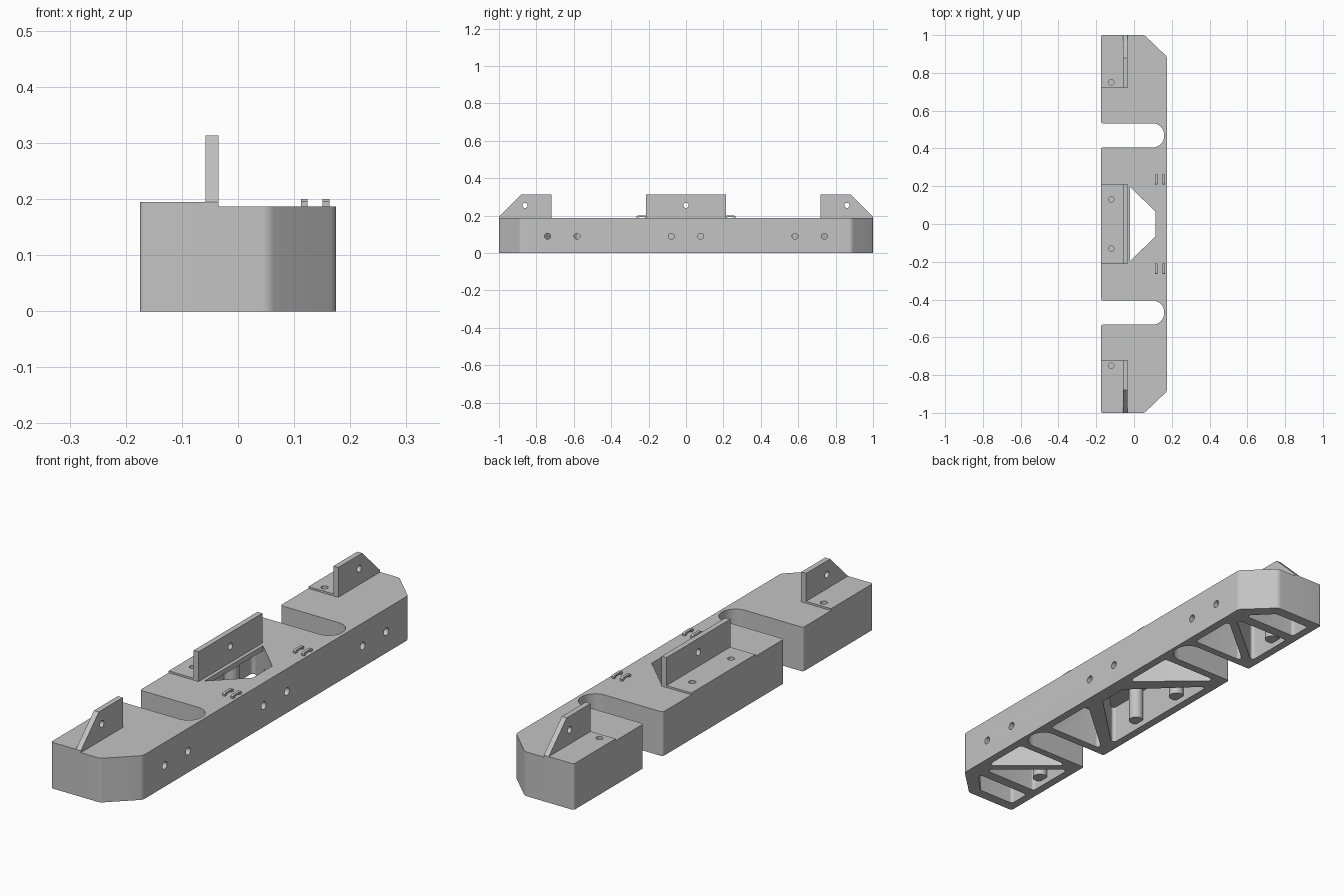
import bpy, bmesh
from math import pi, sin, tan
from mathutils import Vector, Matrix

cube = bpy.data.objects.get("Cube")
if cube:
    bpy.data.objects.remove(cube, do_unlink=True)

grey = bpy.data.materials.new("plain grey")
grey.use_nodes = True
COLOUR = (0.55, 0.55, 0.55, 1)
grey.diffuse_color = COLOUR
grey.node_tree.nodes["Principled BSDF"].inputs["Base Color"].default_value = COLOUR

TOP, PAD_TOP, TAB_TOP, ROOF = 0.187, 0.195, 0.313, 0.165
LEFT_X, TAB_X0, TAB_X1 = -0.175, -0.058, -0.035


def fillet(points, steps=8):
    """Round each (x, y, radius) corner of an outline."""
    out = []
    for i, (x, y, r) in enumerate(points):
        p = Vector((x, y))
        if r == 0:
            out.append(p)
            continue
        a = (Vector(points[i - 1][:2]) - p).normalized()
        b = (Vector(points[(i + 1) % len(points)][:2]) - p).normalized()
        half = a.angle(b) / 2
        centre = p + (a + b).normalized() * (r / sin(half))
        u = p + a * (r / tan(half)) - centre
        v = p + b * (r / tan(half)) - centre
        turn = u.to_3d().rotation_difference(v.to_3d())
        for k in range(steps + 1):
            part = Matrix.Rotation(turn.angle * k / steps, 3, turn.axis)
            out.append(centre + (part @ u.to_3d()).to_2d())
    return out


def finish(bm, name):
    bmesh.ops.recalc_face_normals(bm, faces=bm.faces)
    mesh = bpy.data.meshes.new(name)
    bm.to_mesh(mesh)
    bm.free()
    mesh.materials.append(grey)
    obj = bpy.data.objects.new(name, mesh)
    bpy.context.collection.objects.link(obj)
    return obj


def prism(name, points, low, high, along_x=False):
    """Extrude an outline along z, or a (y, z) outline along x."""
    bm = bmesh.new()
    place = (lambda p: (low, p[0], p[1])) if along_x else (lambda p: (p[0], p[1], low))
    face = bm.faces.new([bm.verts.new(place(p)) for p in points])
    res = bmesh.ops.extrude_face_region(bm, geom=[face])
    move = (high - low, 0, 0) if along_x else (0, 0, high - low)
    bmesh.ops.translate(bm, vec=move, verts=[v for v in res["geom"] if isinstance(v, bmesh.types.BMVert)])
    return finish(bm, name)


def rod(name, centre, radius, length, along_x=False):
    bm = bmesh.new()
    turn = Matrix.Rotation(pi / 2, 4, "Y") if along_x else Matrix()
    bmesh.ops.create_cone(bm, cap_ends=True, segments=24, radius1=radius, radius2=radius,
                          depth=length, matrix=Matrix.Translation(centre) @ turn)
    return finish(bm, name)


def combine(target, tool, operation="DIFFERENCE"):
    mod = target.modifiers.new("cut", "BOOLEAN")
    mod.operation, mod.solver, mod.object = operation, "EXACT", tool
    bpy.context.view_layer.objects.active = target
    bpy.ops.object.modifier_apply(modifier=mod.name)
    bpy.data.objects.remove(tool, do_unlink=True)


def mirrored(points, side):
    return [(x, y * side, r) for x, y, r in points][::side]


# Main beam with chamfered ends and two round-ended slots
half = [(LEFT_X, -0.405, 0.01), (0.16, -0.405, 0.062), (0.16, -0.533, 0.062), (LEFT_X, -0.533, 0.01),
        (LEFT_X, -1, 0.01), (0.055, -1, 0.03), (0.175, -0.885, 0.03)]
body = prism("beam_body", fillet(half + mirrored(half, -1)), 0, TOP)

# Pockets hollowed from below, leaving diagonal ribs
pockets = [
    [(0.03, -0.955), (0.125, -0.86), (-0.14, -0.86), (-0.14, -0.955)],
    [(0.13, -0.815), (-0.14, -0.59), (-0.14, -0.815)],
    [(0.14, -0.78), (0.14, -0.565), (-0.115, -0.565)],
    [(0.14, -0.37), (0.14, -0.13), (-0.135, -0.37)],
]
for pocket in pockets:
    for side in (-1, 1):
        shape = mirrored([(x, y, 0.012) for x, y in pocket], side)
        combine(body, prism("pocket_cutter", fillet(shape), -0.05, ROOF))
centre = [(0.115, -0.065, 0), (0.115, 0.065, 0), (-0.14, 0.31, 0.012), (-0.14, -0.31, 0.012)]
combine(body, prism("centre_cutter", fillet(centre), -0.05, ROOF))

# Window through the top
window = [(-0.02, -0.195), (0.115, -0.065), (0.115, 0.065), (-0.02, 0.195)]
combine(body, prism("window_cutter", window, 0.1, 0.3))

# Screw bosses inside the pockets
for y in (-0.75, -0.13, 0.13, 0.75):
    combine(body, rod("boss", (-0.12, y, 0.1), 0.03, 0.15), "UNION")

# Holes along the long side
for y in (-0.74, -0.583, -0.078, 0.078, 0.583, 0.74):
    combine(body, rod("side_hole_cutter", (0.175, y, 0.09), 0.016, 0.1, True))

# Raised pads, upright tabs and their screw holes
tab_mid = [(-0.213, TOP), (0.213, TOP), (0.213, TAB_TOP), (-0.213, TAB_TOP)]
tab_end = [(0.72, TOP), (1, TOP), (1, PAD_TOP), (0.88, TAB_TOP), (0.72, TAB_TOP)]
stations = [("front", tab_end, -1, [-0.75], -0.86), ("middle", tab_mid, 1, [-0.13, 0.13], 0),
            ("back", tab_end, 1, [0.75], 0.86)]
smooth_parts = [body]
for name, profile, side, screws, hole_y in stations:
    outline = [(y * side, z) for y, z in profile]
    ys = [y for y, z in outline]
    lo, hi = min(ys), max(ys)
    r_lo, r_hi = (0.01 if lo < -0.9 else 0), (0.01 if hi > 0.9 else 0)
    pad = prism(name + "_pad", fillet([(LEFT_X, lo, r_lo), (TAB_X1, lo, 0),
                                       (TAB_X1, hi, 0), (LEFT_X, hi, r_hi)]), TOP, PAD_TOP)
    for y in screws:
        for part in (pad, body):
            combine(part, rod("screw_cutter", (-0.12, y, 0.17), 0.014, 0.2))
    tab = prism(name + "_tab", outline, TAB_X0, TAB_X1, True)
    combine(tab, rod("tab_hole_cutter", (TAB_X0, hole_y, 0.255), 0.014, 0.1, True))
    smooth_parts += [pad, tab]

# Small tie loops beside the window
arch = [(0.208, TOP), (0.208, 0.196), (0.214, 0.2), (0.259, 0.2), (0.265, 0.196), (0.265, TOP),
        (0.254, TOP), (0.251, 0.193), (0.222, 0.193), (0.219, TOP)]
for side, end in ((-1, "front"), (1, "back")):
    for x, place in ((0.118, "inner"), (0.157, "outer")):
        prism(f"{end}_{place}_loop", [(y * side, z) for y, z in arch], x - 0.006, x + 0.006, True)

# Smooth the rounded walls, keep the edges crisp
bpy.ops.object.select_all(action="DESELECT")
for obj in smooth_parts:
    obj.select_set(True)
bpy.context.view_layer.objects.active = body
bpy.ops.object.shade_smooth_by_angle(angle=pi / 6)
